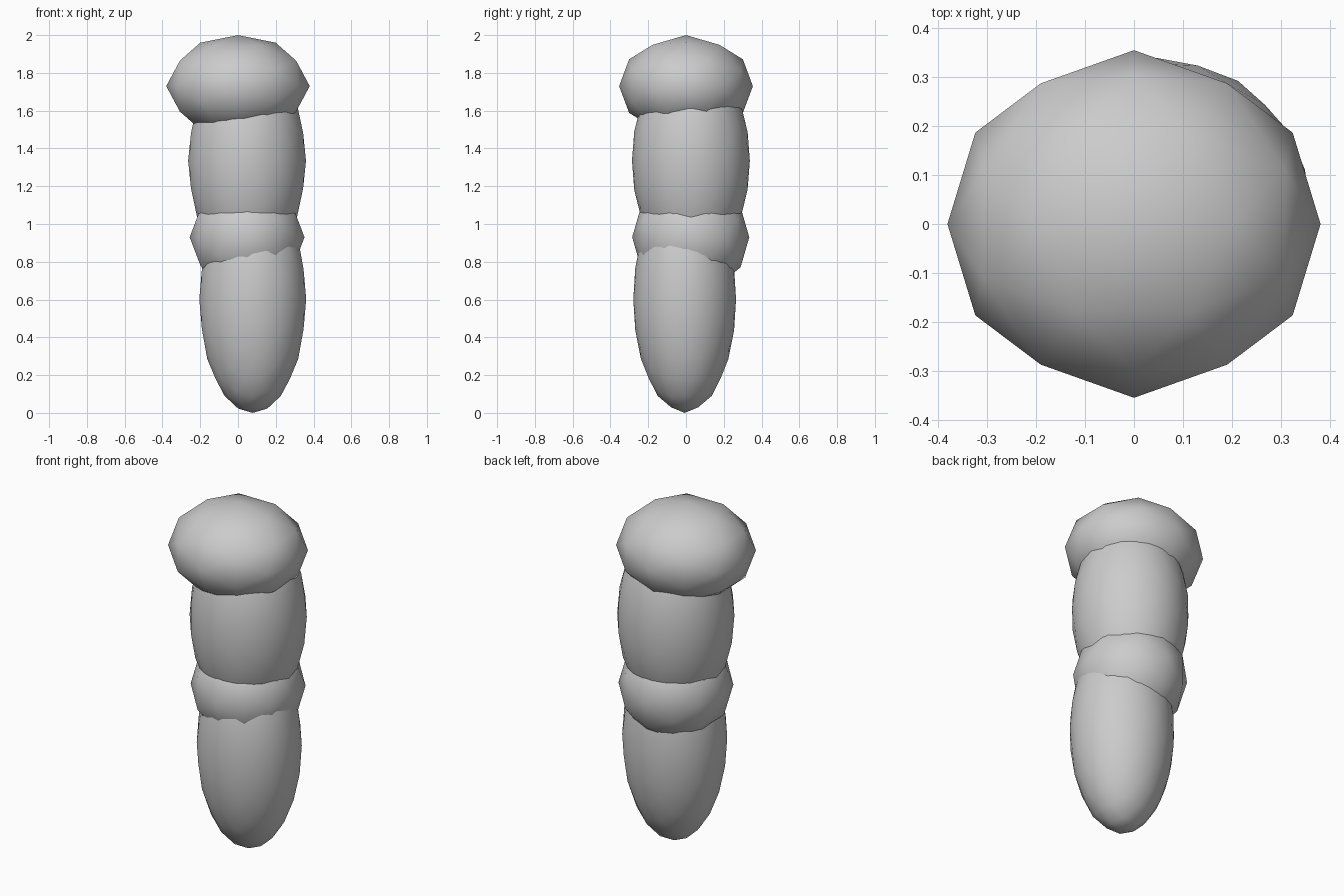
import bpy, bmesh
from mathutils import Vector

if "Cube" in bpy.data.objects:
    bpy.data.objects.remove(bpy.data.objects["Cube"])

PHI = (1 + 5 ** 0.5) / 2


def ellipsoid(name, center, radii, levels):
    """Icosahedron lined up with the axes, subdivided to a sphere, then stretched."""
    bm = bmesh.new()
    for a in (-1, 1):
        for b in (-PHI, PHI):
            for co in ((b, a, 0), (0, b, a), (a, 0, b)):
                bm.verts.new(Vector(co).normalized())
    bmesh.ops.convex_hull(bm, input=bm.verts[:])
    for _ in range(levels):
        bmesh.ops.subdivide_edges(bm, edges=bm.edges[:], cuts=1, use_grid_fill=True)
        for v in bm.verts:
            v.co.normalize()
    for v in bm.verts:
        v.co = Vector([c * r for c, r in zip(v.co, radii)])
    bmesh.ops.recalc_face_normals(bm, faces=bm.faces[:])
    for f in bm.faces:
        f.smooth = True
    mesh = bpy.data.meshes.new(name)
    bm.to_mesh(mesh)
    bm.free()
    ob = bpy.data.objects.new(name, mesh)
    ob.location = center
    bpy.context.collection.objects.link(ob)
    return ob


# Rounded cap on top
ellipsoid("top_cap", (0, 0, 1.73), (0.38, 0.354, 0.27), 1)
# Upper limb segment
ellipsoid("upper_segment", (0.048, 0.026, 1.335), (0.312, 0.312, 0.56), 2)
# Joint between the segments
ellipsoid("joint", (0.048, 0.025, 0.93), (0.304, 0.31, 0.304), 1)
# Tapered lower limb segment
ellipsoid("lower_segment", (0.078, -0.007, 0.602), (0.283, 0.272, 0.602), 2)
